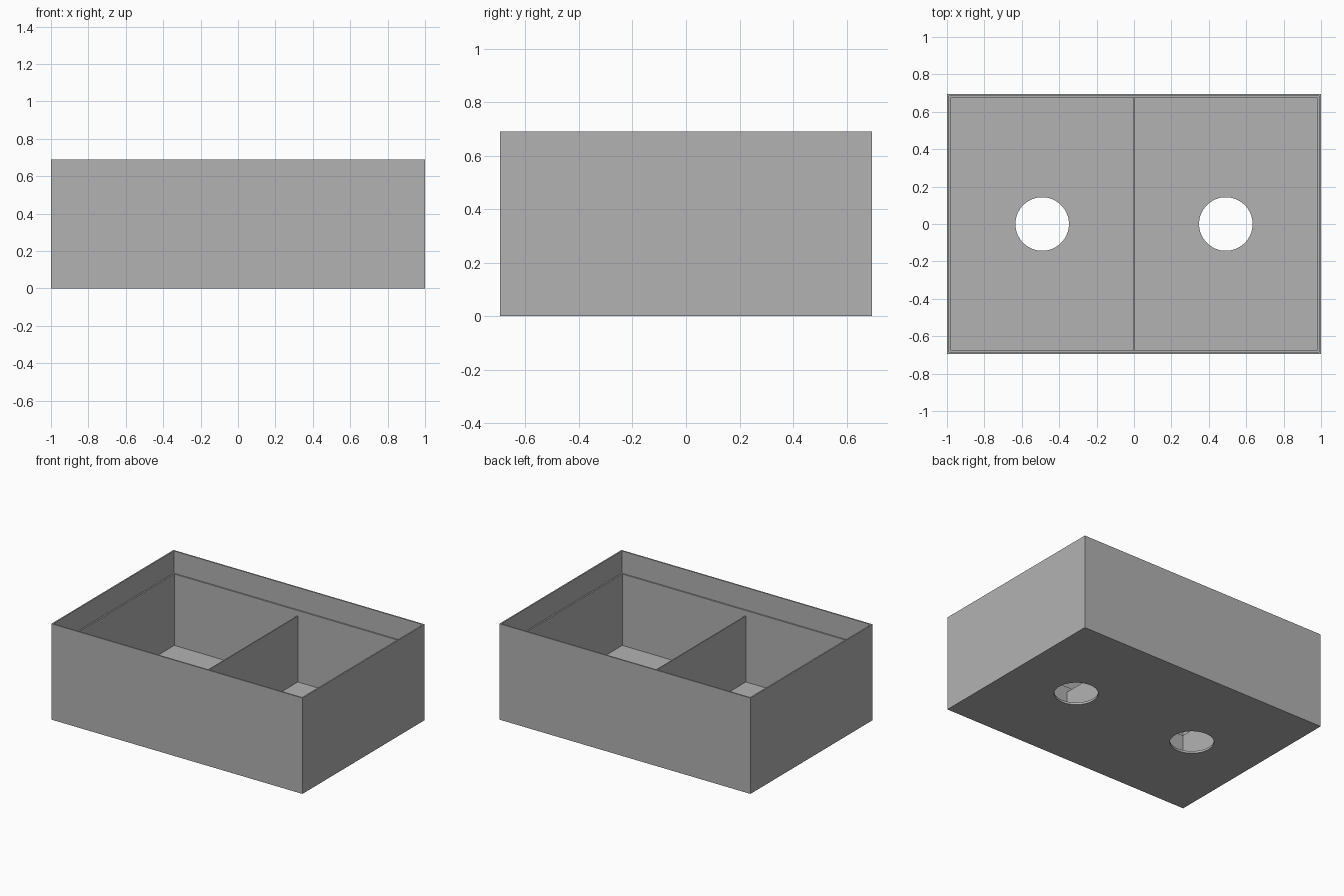
import bpy

if "Cube" in bpy.data.objects:
    bpy.data.objects.remove(bpy.data.objects["Cube"], do_unlink=True)

WIDTH, DEPTH, HEIGHT = 2.0, 1.39, 0.69
RIM, WALL, FLOOR = 0.01, 0.02, 0.016
LEDGE_Z, DIVIDER_Z = 0.53, 0.49
HOLE_X, HOLE_RADIUS = 0.491, 0.143

grey = bpy.data.materials.new("plain grey")
grey.use_nodes = True
colour = (0.448, 0.448, 0.448, 1)
grey.diffuse_color = colour
grey.node_tree.nodes["Principled BSDF"].inputs["Base Color"].default_value = colour


def box(name, width, depth, bottom, top):
    """Box centred on the z axis, between two heights."""
    bpy.ops.mesh.primitive_cube_add(size=1, location=(0, 0, (bottom + top) / 2))
    ob = bpy.context.object
    ob.name = name
    ob.scale = (width, depth, top - bottom)
    bpy.ops.object.transform_apply(location=True, rotation=False, scale=True)
    ob.data.materials.append(grey)
    return ob


def cut(target, cutter):
    """Subtract the cutter and discard it."""
    cutter.hide_render = True
    mod = target.modifiers.new("cut", "BOOLEAN")
    mod.operation = "DIFFERENCE"
    mod.solver = "EXACT"
    mod.object = cutter
    bpy.ops.object.select_all(action="DESELECT")
    bpy.context.view_layer.objects.active = target
    target.select_set(True)
    bpy.ops.object.modifier_apply(modifier=mod.name)
    bpy.data.objects.remove(cutter, do_unlink=True)


# Open tray: main cavity, then the wider recess that leaves a lid ledge
tray = box("tray", WIDTH, DEPTH, 0, HEIGHT)
cut(tray, box("cavity_cutter", WIDTH - 2 * WALL, DEPTH - 2 * WALL, FLOOR, HEIGHT + 0.1))
cut(tray, box("recess_cutter", WIDTH - 2 * RIM, DEPTH - 2 * RIM, LEDGE_Z, HEIGHT + 0.2))

# Round hole in the floor of each compartment
for side in (-1, 1):
    bpy.ops.mesh.primitive_cylinder_add(vertices=64, radius=HOLE_RADIUS, depth=0.2,
                                        location=(side * HOLE_X, 0, 0))
    hole = bpy.context.object
    hole.name = "hole_cutter"
    hole.data.materials.append(grey)
    cut(tray, hole)
bpy.ops.object.shade_smooth_by_angle()

# Thin partition between the compartments, seated into walls and floor
box("divider", 0.008, DEPTH - 2 * WALL + 0.004, FLOOR - 0.002, DIVIDER_Z)
